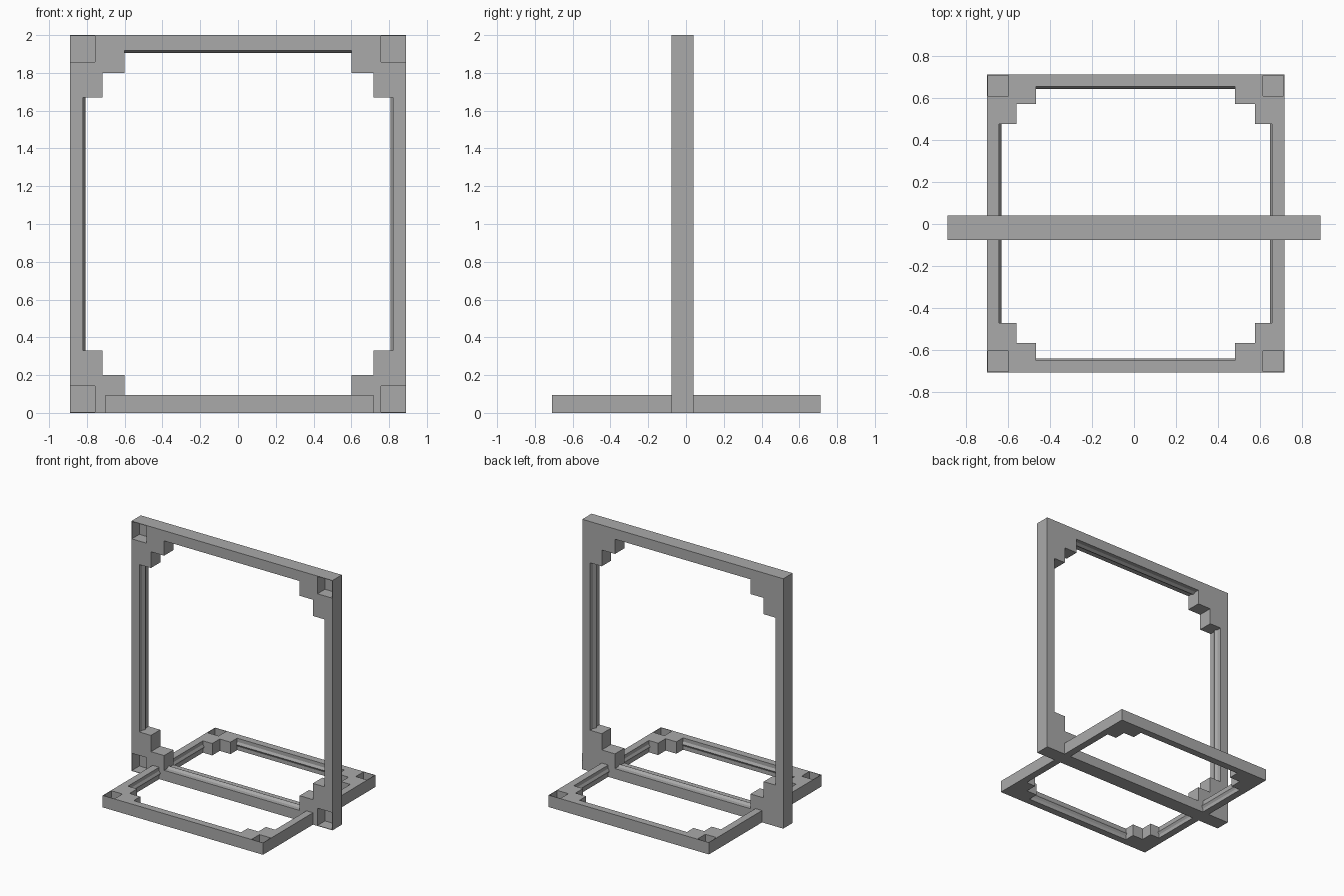
import bpy, bmesh, math

if "Cube" in bpy.data.objects:
    bpy.data.objects.remove(bpy.data.objects["Cube"])

grey = bpy.data.materials.new("plain grey")
grey.diffuse_color = (0.4, 0.4, 0.4, 1)
grey.use_nodes = True
grey.node_tree.nodes["Principled BSDF"].inputs["Base Color"].default_value = grey.diffuse_color


def add_object(name, bm):
    bmesh.ops.recalc_face_normals(bm, faces=bm.faces)
    mesh = bpy.data.meshes.new(name)
    bm.to_mesh(mesh)
    bm.free()
    mesh.materials.append(grey)
    obj = bpy.data.objects.new(name, mesh)
    bpy.context.collection.objects.link(obj)
    return obj


def prism(bm, outline, z0, z1):
    """Extrude a flat outline from z0 to z1."""
    face = bm.faces.new([bm.verts.new((x, y, z0)) for x, y in outline])
    top = bmesh.ops.extrude_face_region(bm, geom=[face])["geom"]
    for v in top:
        if isinstance(v, bmesh.types.BMVert):
            v.co.z = z1


def rect(x0, y0, x1, y1):
    return [(x0, y0), (x1, y0), (x1, y1), (x0, y1)]


def make_frame(name, half, steps, pocket, thick, depth, ridge):
    """Flat frame with stepped inner corners, corner pockets and inner ridges."""
    hx, hy = half
    bm = bmesh.new()
    prism(bm, rect(-hx, -hy, hx, hy), -thick / 2, thick / 2)
    frame = add_object(name, bm)

    # stepped opening: one quarter mirrored around the centre
    quarter = steps
    outline = list(quarter)
    outline += [(-x, y) for x, y in reversed(quarter)]
    outline += [(-x, -y) for x, y in quarter]
    outline += [(x, -y) for x, y in reversed(quarter)]
    bm = bmesh.new()
    prism(bm, outline, -thick, thick)

    # square pockets leave a very thin outer wall
    wall = 0.004
    for sx in (-1, 1):
        for sy in (-1, 1):
            xs = sorted((sx * (hx - wall), sx * (hx - pocket[0])))
            ys = sorted((sy * (hy - wall), sy * (hy - pocket[1])))
            prism(bm, rect(xs[0], ys[0], xs[1], ys[1]), thick / 2 - depth, thick)
    cutter = add_object("cutter", bm)
    cutter.hide_render = True

    mod = frame.modifiers.new("cut", "BOOLEAN")
    mod.operation = "DIFFERENCE"
    mod.solver = "EXACT"
    mod.object = cutter
    graph = bpy.context.evaluated_depsgraph_get()
    frame.data = bpy.data.meshes.new_from_object(frame.evaluated_get(graph))
    frame.modifiers.clear()
    bpy.data.objects.remove(cutter)

    # V-shaped ridges along the four inner edges
    (ix, ly), (lx, iy) = steps[0], steps[-1]
    bm = bmesh.new()
    w = thick * 0.2
    for s in (-1, 1):
        for base, length, swap in ((ix, ly, False), (iy, lx, True)):
            ends = []
            for e in (-length, length):
                pts = [(s * base, e, -w), (s * (base - ridge), e, 0), (s * base, e, w)]
                ends.append([bm.verts.new((p[1], p[0], p[2]) if swap else p) for p in pts])
            a, b = ends
            bm.faces.new(a)
            bm.faces.new(b)
            for i in range(3):
                j = (i + 1) % 3
                bm.faces.new((a[i], a[j], b[j], b[i]))
    ridges = add_object(name + "_ridges", bm)
    return frame, ridges


# upright frame, pockets facing the front
for part in make_frame(
        "upright_frame", (0.89, 1.0),
        [(0.82, 0.67), (0.717, 0.67), (0.717, 0.80), (0.60, 0.80), (0.60, 0.918)],
        (0.132, 0.142), 0.118, 0.095, 0.013):
    part.rotation_euler.x = math.pi / 2
    part.location = (0, -0.018, 1.0)

# base frame, pockets facing up
for part in make_frame(
        "base_frame", (0.71, 0.711),
        [(0.652, 0.475), (0.57, 0.475), (0.57, 0.57), (0.475, 0.57), (0.475, 0.654)],
        (0.103, 0.103), 0.095, 0.076, 0.011):
    part.location = (0.008, 0.002, 0.0475)
